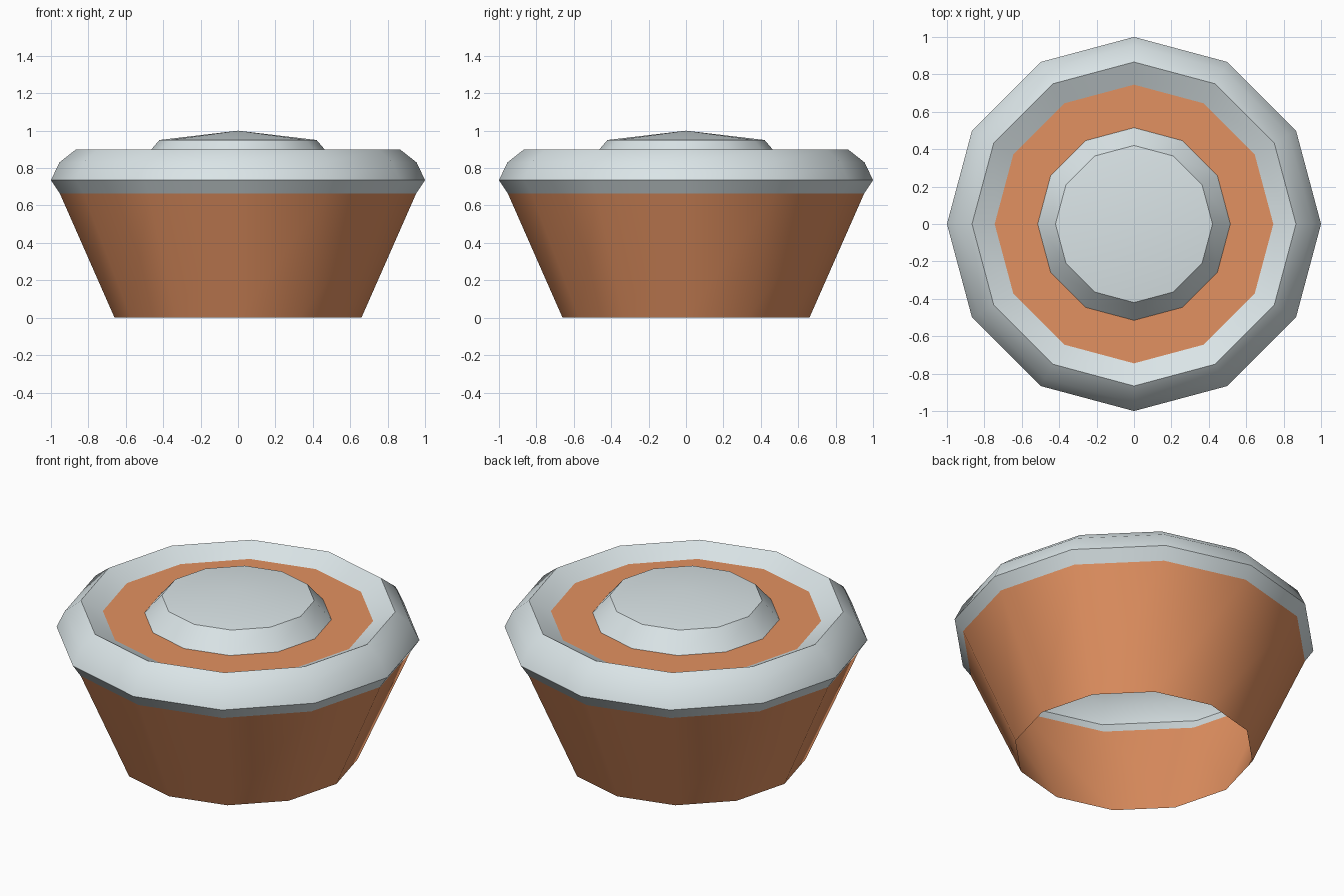
import bpy
import bmesh
import math

if "Cube" in bpy.data.objects:
    bpy.data.objects.remove(bpy.data.objects["Cube"])

SIDES = 12


def material(name, colour):
    m = bpy.data.materials.new(name)
    m.diffuse_color = (*colour, 1)
    m.use_nodes = True
    m.node_tree.nodes["Principled BSDF"].inputs["Base Color"].default_value = m.diffuse_color
    return m


crust = material("warm orange brown", (0.767, 0.285, 0.119))
icing = material("pale grey", (0.71, 0.787, 0.807))


def lathe(name, profile, mat):
    """Spin a (radius, height) profile into a 12-sided open shell."""
    bm = bmesh.new()
    rings = []
    for r, z in profile:
        if r == 0:
            rings.append([bm.verts.new((0, 0, z))] * SIDES)
        else:
            rings.append([bm.verts.new((r * math.cos(i * math.tau / SIDES),
                                        r * math.sin(i * math.tau / SIDES), z))
                          for i in range(SIDES)])
    for a, b in zip(rings, rings[1:]):
        for i in range(SIDES):
            j = (i + 1) % SIDES
            quad = [a[i], a[j], b[j], b[i]]
            bm.faces.new(list(dict.fromkeys(quad)))
    mesh = bpy.data.meshes.new(name)
    bm.to_mesh(mesh)
    bm.free()
    mesh.materials.append(mat)
    obj = bpy.data.objects.new(name, mesh)
    bpy.context.collection.objects.link(obj)
    bpy.ops.object.select_all(action='DESELECT')
    obj.select_set(True)
    bpy.context.view_layer.objects.active = obj
    bpy.ops.object.shade_smooth_by_angle(angle=math.radians(36))
    return obj


# Tapered wall, open underneath
lathe("tapered_wall", [(0.66, 0), (0.953, 0.665)], crust)
# Rounded rim, dipping inwards on top
lathe("rim", [(0.953, 0.665), (1.0, 0.735), (0.955, 0.83),
              (0.866, 0.9), (0.745, 0.84)], icing)
# Flat ring between rim and centre
lathe("top_ring", [(0.745, 0.84), (0.515, 0.84)], crust)
# Raised centre with a shallow peak
lathe("centre_bump", [(0.515, 0.84), (0.42, 0.95), (0, 1.0)], icing)
